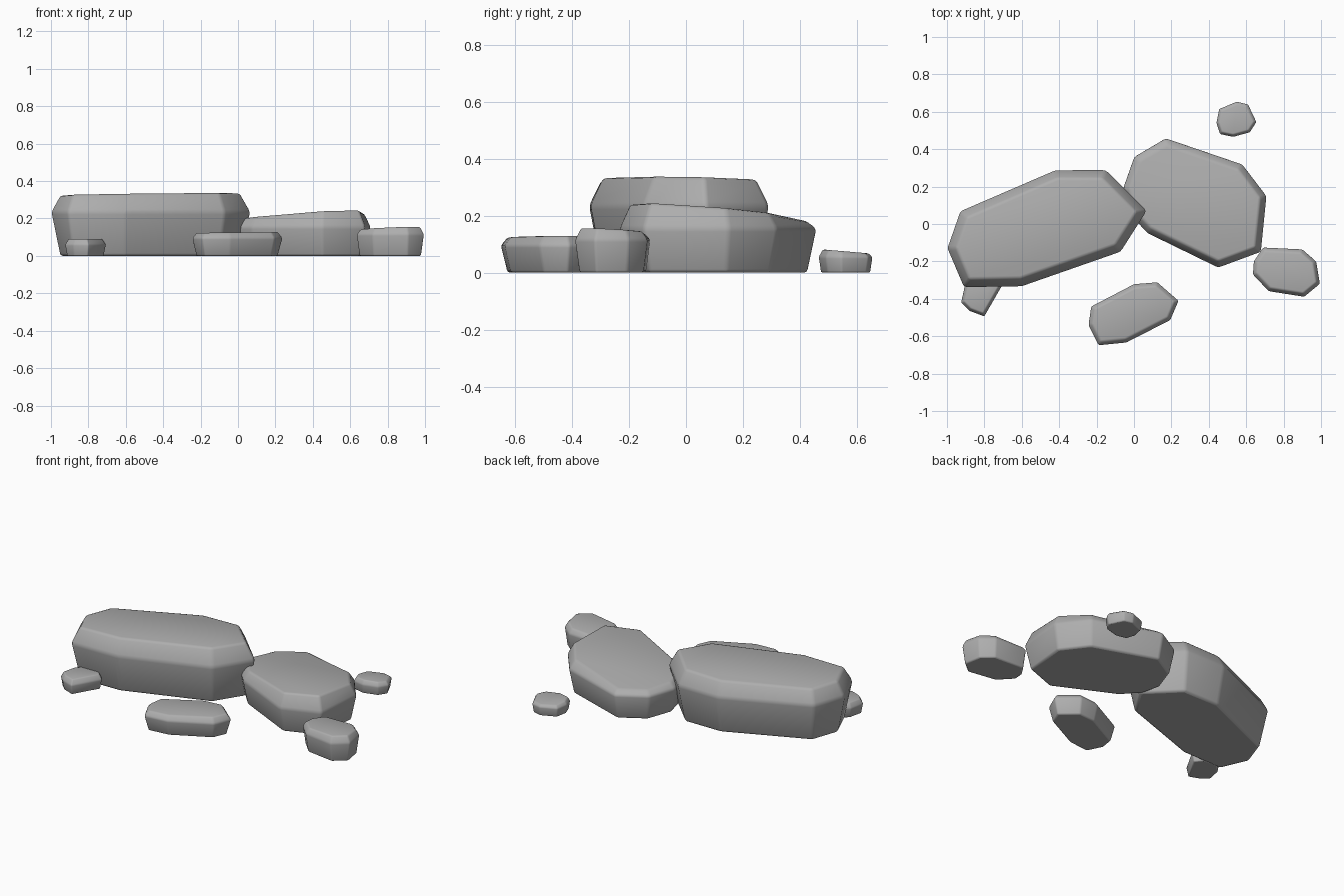
import bpy, bmesh
from mathutils import Vector

if "Cube" in bpy.data.objects:
    bpy.data.objects.remove(bpy.data.objects["Cube"])

grey = bpy.data.materials.new("stone grey")
grey.diffuse_color = (0.42, 0.42, 0.42, 1)
grey.use_nodes = True
grey.node_tree.nodes["Principled BSDF"].inputs["Base Color"].default_value = grey.diffuse_color


def inset(points, d):
    """Move each side of a counter-clockwise outline inwards by d."""
    out = []
    n = len(points)
    for i in range(n):
        a, b, c = points[i - 1], points[i], points[(i + 1) % n]
        e1, e2 = (b - a).normalized(), (c - b).normalized()
        n1, n2 = Vector((-e1.y, e1.x)), Vector((-e2.y, e2.x))
        out.append(b + (n1 + n2) * d / (1 + n1.dot(n2)))
    return out


def rock(name, outline, mid, top, top_inset, base_inset, bevel):
    """Flat-topped boulder: base ring, widest ring, tilted top ring (c + sx*x + sy*y)."""
    pts = [Vector(p) for p in outline]
    area = sum(pts[i - 1].cross(pts[i]) for i in range(len(pts)))
    if area < 0:
        pts.reverse()
    c, sx, sy = top
    bm = bmesh.new()
    base = [bm.verts.new((p.x, p.y, 0)) for p in inset(pts, base_inset)]
    wide = [bm.verts.new((p.x, p.y, mid)) for p in pts]
    cap = [bm.verts.new((p.x, p.y, c + sx * p.x + sy * p.y)) for p in inset(pts, top_inset)]
    n = len(pts)
    for lo, hi in ((base, wide), (wide, cap)):
        for i in range(n):
            j = (i + 1) % n
            bm.faces.new((lo[i], lo[j], hi[j], hi[i]))
    bm.faces.new(cap)
    bm.faces.new(base[::-1])
    for f in bm.faces:
        f.smooth = True
    # keep the ground edge crisp
    for e in bm.edges:
        if all(v.co.z == 0 for v in e.verts):
            e.smooth = False
    me = bpy.data.meshes.new(name)
    bm.to_mesh(me)
    bm.free()
    me.materials.append(grey)
    ob = bpy.data.objects.new(name, me)
    bpy.context.collection.objects.link(ob)
    m = ob.modifiers.new("worn edges", 'BEVEL')
    m.width = bevel
    m.segments = 2
    m.limit_method = 'ANGLE'
    m.angle_limit = 0.3


# two large boulders
rock("large_boulder",
     [(-.93, .07), (-.42, .29), (-.15, .29), (.07, .07), (-.07, -.15),
      (-.60, -.335), (-.91, -.34), (-1, -.13)],
     .235, (.336, .018, -.025), .045, .045, .014)
rock("medium_boulder",
     [(.17, .46), (.58, .32), (.71, .15), (.68, -.15), (.45, -.235),
      (.07, -.05), (-.03, .06), (-.06, .19), (0, .36)],
     .155, (.203, .05, -.07), .035, .03, .012)

# four small stones
rock("front_stone",
     [(-.23, -.44), (0, -.32), (.125, -.31), (.24, -.41), (.195, -.515),
      (-.04, -.635), (-.19, -.65), (-.245, -.54)],
     .095, (.126, .015, 0), .022, .022, .008)
rock("right_stone",
     [(.69, -.125), (.9, -.135), (.975, -.2), (.995, -.32), (.91, -.39),
      (.72, -.36), (.635, -.27), (.64, -.2)],
     .115, (.106, .035, -.05), .02, .015, .008)
rock("back_stone",
     [(.55, .655), (.61, .64), (.655, .545), (.62, .49), (.53, .465),
      (.46, .48), (.44, .54), (.455, .615)],
     .055, (.122, 0, -.085), .014, .008, .006)
rock("left_stone",
     [(-.85, -.27), (-.75, -.275), (-.705, -.33), (-.8, -.495), (-.88, -.465),
      (-.925, -.42), (-.905, -.33)],
     .06, (.09, 0, 0), .016, .01, .006)
